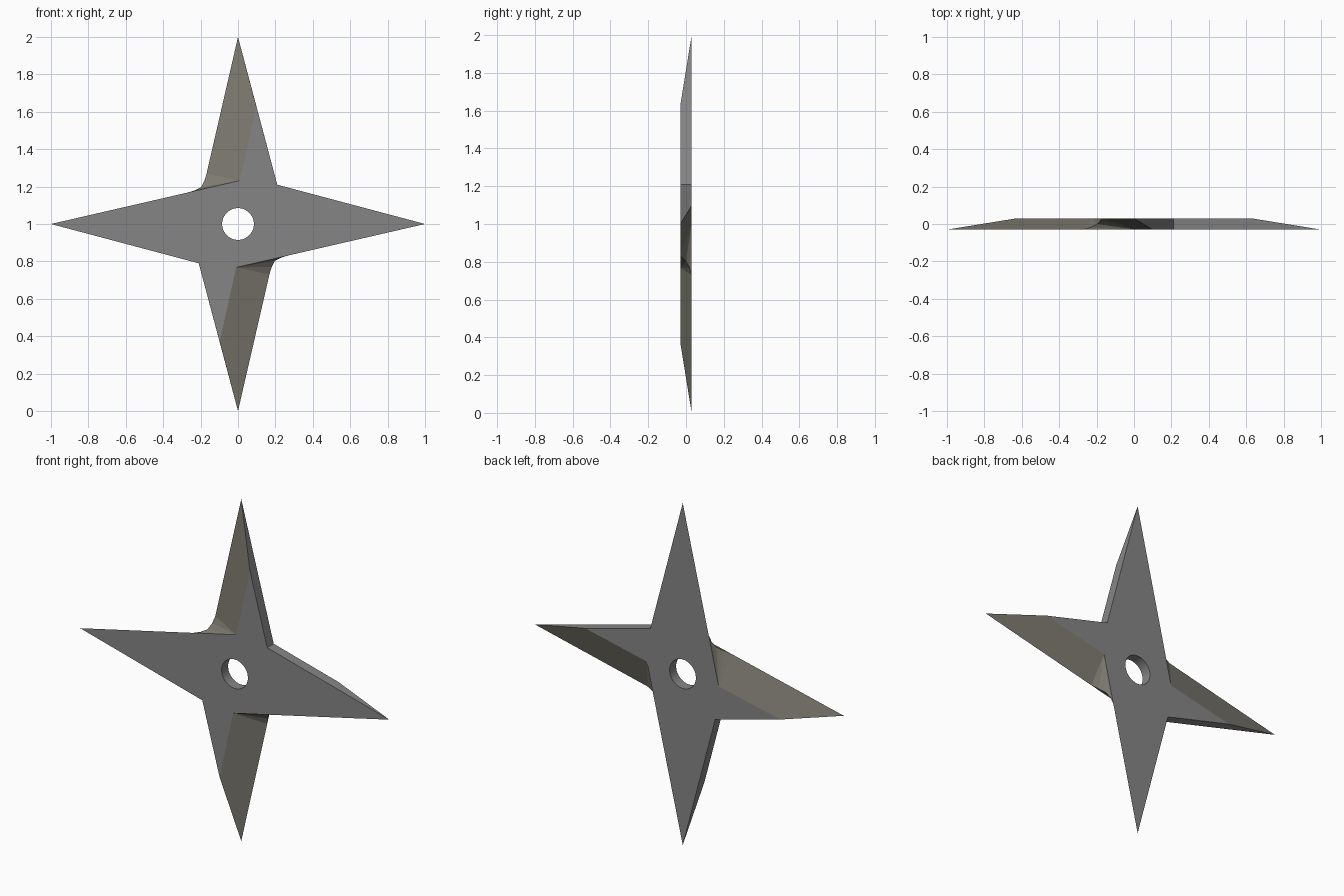
import bpy, bmesh, math
from mathutils import Matrix

if "Cube" in bpy.data.objects:
    bpy.data.objects.remove(bpy.data.objects["Cube"])

HALF = 0.03      # half thickness of the plate
CENTRE = 1.0     # height of the centre hole


def material(name, colour):
    m = bpy.data.materials.new(name)
    m.diffuse_color = (*colour, 1)
    m.use_nodes = True
    m.node_tree.nodes["Principled BSDF"].inputs["Base Color"].default_value = m.diffuse_color
    return m


steel = material("steel grey", (0.235, 0.235, 0.238))
ground = material("warm ground edge", (0.205, 0.195, 0.16))

bm = bmesh.new()


def half_star(s):
    """Points of one half; s = -1 gives the half turned by 180 degrees."""
    def v(x, z, y):
        return bm.verts.new((s * x, y, CENTRE + s * z))

    # front outline and its twin on the back, swapped across the diagonal
    outline = {"tip": (-1, 0), "root": (-0.27, 0.168), "inner": (0.01, 0.232),
               "shoulder": (0.098, 0.63), "corner": (0.21, 0.21)}
    p = {}
    for key, (x, z) in outline.items():
        p["f_" + key] = v(x, z, -HALF)
        p["b_" + key] = v(-z, -x, HALF)
    # rounded web that rolls from the front edge to the back edge
    p["web"] = [p["f_root"], v(-0.23, 0.18, -0.018), v(-0.197, 0.197, 0),
                v(-0.18, 0.23, 0.018), p["b_root"]]
    return p


halves = [half_star(1), half_star(-1)]
order = ["tip", "root", "inner", "shoulder", "corner"]


def face(verts, mat=0):
    bm.faces.new(verts).material_index = mat


# flat front and back
for side in "fb":
    face([h[side + "_" + k] for h in halves for k in order])

for h, other in (halves, halves[::-1]):
    # ground bevels of the upright and the level blade
    face([h["b_tip"], h["f_shoulder"], h["f_inner"], h["b_root"]], 1)
    face([h["f_tip"], h["f_root"], h["b_inner"], h["b_shoulder"]], 1)
    # web between the blades
    for a, b in zip(h["web"], h["web"][1:]):
        face([h["f_inner"], a, b], 1)
        face([h["b_inner"], b, a], 1)
    # square side walls
    face([h["f_tip"], h["b_shoulder"], h["b_corner"], other["f_corner"]])
    face([h["b_tip"], h["f_shoulder"], h["f_corner"], other["b_corner"]])

bmesh.ops.recalc_face_normals(bm, faces=bm.faces)
flat = [f for f in bm.faces if len(f.verts) > 4]
bmesh.ops.triangulate(bm, faces=flat)
mesh = bpy.data.meshes.new("throwing_star")
bm.to_mesh(mesh)
bm.free()
star = bpy.data.objects.new("throwing_star", mesh)
bpy.context.collection.objects.link(star)
mesh.materials.append(steel)
mesh.materials.append(ground)

# centre hole
cut_mesh = bpy.data.meshes.new("hole_cutter")
cb = bmesh.new()
bmesh.ops.create_cone(cb, cap_ends=True, segments=40, radius1=0.085, radius2=0.085, depth=0.3,
                      matrix=Matrix.Translation((0, 0, CENTRE)) @ Matrix.Rotation(math.pi / 2, 4, 'X'))
cb.to_mesh(cut_mesh)
cb.free()
cut_mesh.materials.append(steel)
cutter = bpy.data.objects.new("hole_cutter", cut_mesh)
bpy.context.collection.objects.link(cutter)
cutter.hide_render = True

mod = star.modifiers.new("hole", 'BOOLEAN')
mod.operation = 'DIFFERENCE'
mod.solver = 'EXACT'
mod.object = cutter
bpy.context.view_layer.objects.active = star
star.select_set(True)
bpy.ops.object.modifier_apply(modifier="hole")
bpy.data.objects.remove(cutter)
bpy.ops.object.shade_smooth_by_angle(angle=math.radians(12))
